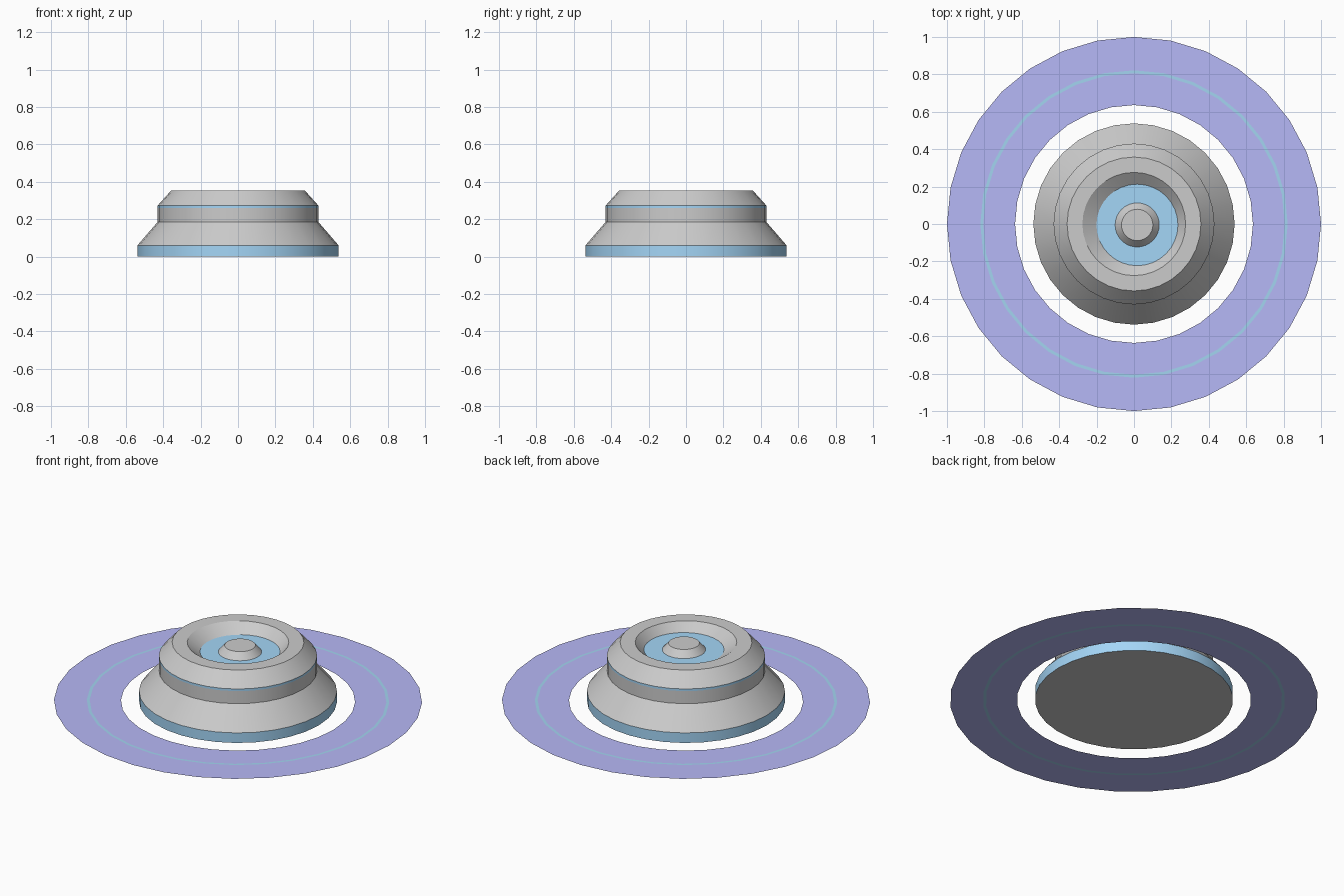
import bpy, bmesh
from math import cos, sin, pi, radians

if "Cube" in bpy.data.objects:
    bpy.data.objects.remove(bpy.data.objects["Cube"])

SEG = 32


def material(name, rgb):
    m = bpy.data.materials.new(name)
    m.diffuse_color = (*rgb, 1)
    m.use_nodes = True
    m.node_tree.nodes["Principled BSDF"].inputs["Base Color"].default_value = m.diffuse_color
    return m


BLUE = material("blue", (0.37, 0.67, 0.93))
VIOLET = material("violet", (0.47, 0.48, 0.93))
TEAL = material("teal", (0.37, 0.66, 0.88))
LENS = (0.017, -0.005)  # the lens sits slightly off centre


def lathe(name, rings, mat=None, cap_start=False, cap_end=False):
    """Skin circular rings given as (radius, z) or (radius, z, (cx, cy))."""
    bm = bmesh.new()
    loops = []
    for r, z, *c in rings:
        cx, cy = c[0] if c else (0, 0)
        loops.append([bm.verts.new((cx + r * cos(2 * pi * i / SEG),
                                    cy + r * sin(2 * pi * i / SEG), z))
                      for i in range(SEG)])
    for a, b in zip(loops, loops[1:]):
        for i in range(SEG):
            j = (i + 1) % SEG
            bm.faces.new((a[i], a[j], b[j], b[i]))
    if cap_start:
        bm.faces.new(loops[0][::-1])
    if cap_end:
        bm.faces.new(loops[-1])
    me = bpy.data.meshes.new(name)
    bm.to_mesh(me)
    bm.free()
    ob = bpy.data.objects.new(name, me)
    bpy.context.collection.objects.link(ob)
    if mat:
        me.materials.append(mat)
    bpy.ops.object.select_all(action='DESELECT')
    ob.select_set(True)
    bpy.context.view_layer.objects.active = ob
    bpy.ops.object.shade_smooth_by_angle(angle=radians(25))
    return ob


# Body, bottom to top
lathe("underside", [(0.538, 0)], cap_start=True)
lathe("base_band", [(0.538, 0), (0.538, 0.06)], BLUE)
lathe("lower_housing", [(0.538, 0.06), (0.43, 0.185), (0.43, 0.26)])
lathe("accent_stripe", [(0.43, 0.26), (0.43, 0.273)], BLUE)
# Upper housing with the flat rim and shallow bowl
lathe("upper_housing", [(0.43, 0.273), (0.358, 0.353), (0.276, 0.353),
                        (0.218, 0.303, LENS)])
# Lens plate and centre button
lathe("lens_plate", [(0.218, 0.303, LENS), (0.118, 0.303, LENS)], BLUE)
lathe("lens_button", [(0.118, 0.303, LENS), (0.084, 0.342, LENS)], cap_end=True)

# Flat floating ring with a thin inlaid line
lathe("outer_ring", [(1.0, 0), (0.822, 0)], VIOLET)
lathe("ring_line", [(0.822, 0), (0.806, 0)], TEAL)
lathe("inner_ring", [(0.806, 0), (0.636, 0)], VIOLET)
